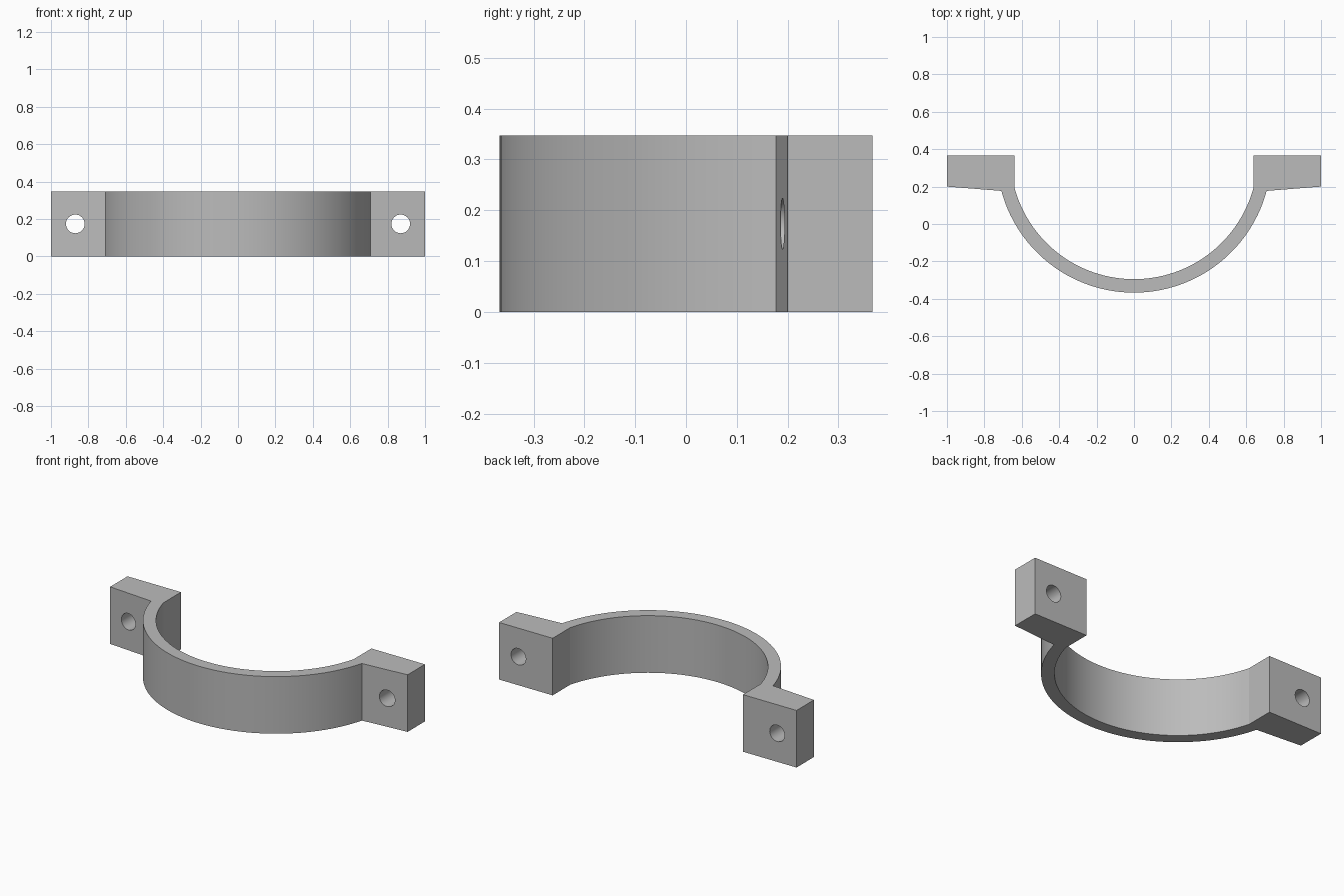
import bpy, bmesh, math

cube = bpy.data.objects.get("Cube")
if cube:
    bpy.data.objects.remove(cube, do_unlink=True)

HEIGHT, BACK, STEPS = 0.347, 0.367, 56
R_OUT, R_IN = 0.734, 0.662
LUG_IN, LUG_ROOT = 0.64, 0.709

grey = bpy.data.materials.new("plain grey")
grey.use_nodes = True
colour = (0.5, 0.5, 0.5, 1)
grey.diffuse_color = colour
grey.node_tree.nodes["Principled BSDF"].inputs["Base Color"].default_value = colour


def arc(radius, x_end):
    """Arc points from +x_end round the front to -x_end."""
    a = math.asin(x_end / radius)
    angles = [a - 2 * a * i / STEPS for i in range(STEPS + 1)]
    return [(radius * math.sin(t), BACK - radius * math.cos(t)) for t in angles]


# Clamp outline: outer arc, one lug, inner arc, other lug
lug = [(1, 0.2), (1, BACK), (LUG_IN, BACK)]
outline = arc(R_OUT, LUG_ROOT)
outline += [(-x, y) for x, y in lug]
outline += arc(R_IN, LUG_IN)[::-1]
outline += lug[::-1]

bm = bmesh.new()
base = bm.faces.new([bm.verts.new((x, y, 0)) for x, y in outline])
top = bmesh.ops.extrude_face_region(bm, geom=[base])["geom"]
bmesh.ops.translate(bm, vec=(0, 0, HEIGHT),
                    verts=[v for v in top if isinstance(v, bmesh.types.BMVert)])
bmesh.ops.recalc_face_normals(bm, faces=bm.faces)
mesh = bpy.data.meshes.new("half_clamp")
bm.to_mesh(mesh)
bm.free()
mesh.materials.append(grey)
clamp = bpy.data.objects.new("half_clamp", mesh)
bpy.context.collection.objects.link(clamp)

# Bolt holes through both lugs
for side, name in ((1, "left"), (-1, "right")):
    bpy.ops.mesh.primitive_cylinder_add(
        vertices=32, radius=0.05, depth=0.6,
        location=(side * 0.87, 0.28, HEIGHT / 2), rotation=(math.pi / 2, 0, 0))
    cutter = bpy.context.object
    cutter.name = name + "_bolt_hole_cutter"
    cutter.data.materials.append(grey)
    cutter.hide_render = True
    cutter.hide_set(True)
    cut = clamp.modifiers.new(name + " bolt hole", "BOOLEAN")
    cut.operation, cut.solver, cut.object = "DIFFERENCE", "EXACT", cutter

# Apply the cuts, then smooth the curved walls
bpy.ops.object.select_all(action="DESELECT")
bpy.context.view_layer.objects.active = clamp
clamp.select_set(True)
for mod in list(clamp.modifiers):
    bpy.ops.object.modifier_apply(modifier=mod.name)
bpy.ops.object.shade_smooth_by_angle(angle=math.radians(15))
for obj in [o for o in bpy.data.objects if o.name.endswith("_cutter")]:
    bpy.data.objects.remove(obj, do_unlink=True)
